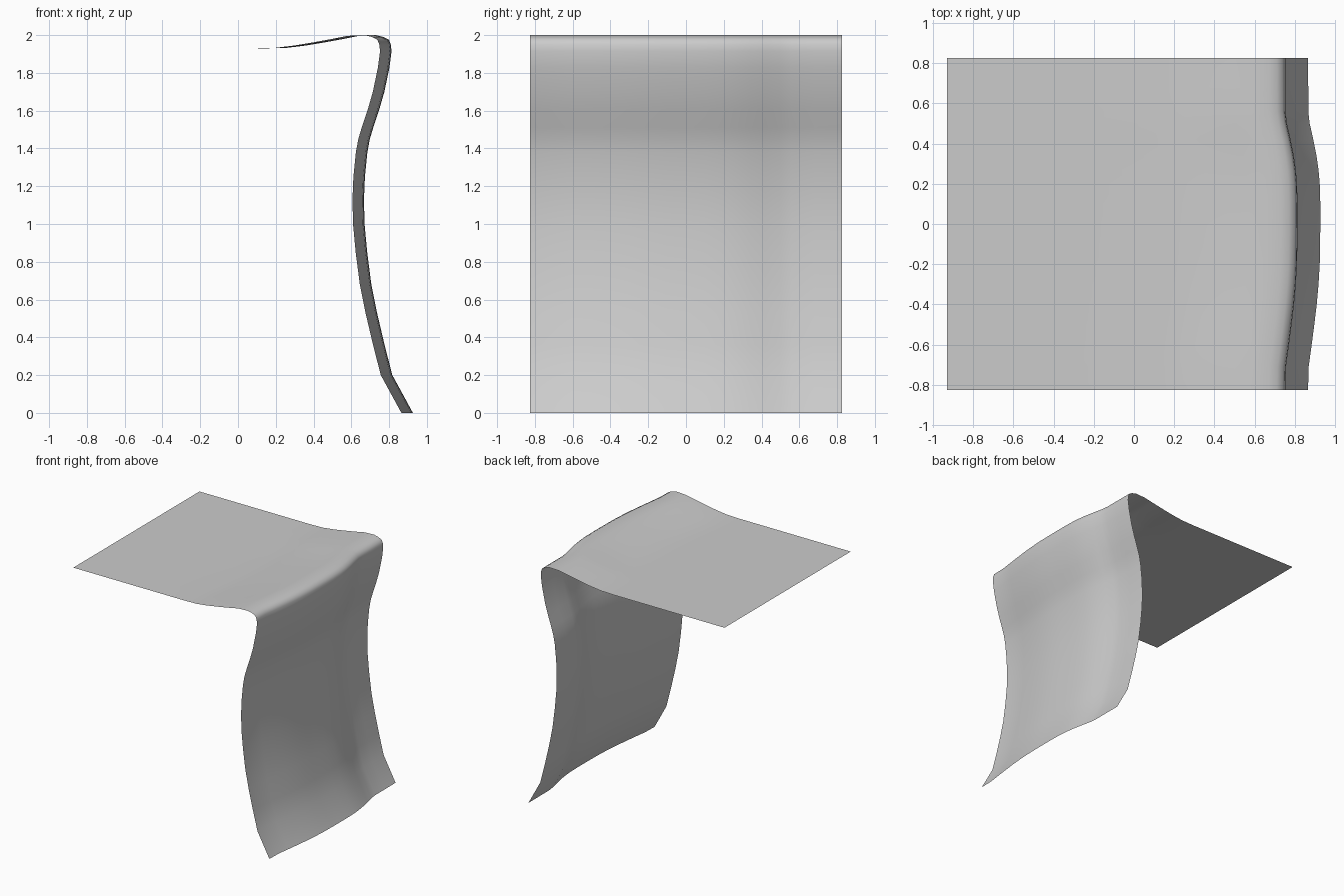
import bpy, bmesh

# Side profile (x, z, share of the sideways ripple): flat top, rounded fold, hanging drop
PROFILE = [
    (-0.93, 1.93, 0), (-0.4, 1.93, 0.3), (0.09, 1.93, 1), (0.2, 1.933, 1),
    (0.3, 1.945, 1), (0.4, 1.962, 1), (0.5, 1.98, 1), (0.58, 1.996, 1),
    (0.67, 2.0, 1), (0.71, 1.99, 1), (0.738, 1.975, 1), (0.748, 1.95, 1),
    (0.752, 1.915, 1), (0.741, 1.83, 1), (0.714, 1.70, 1), (0.688, 1.61, 1),
    (0.655, 1.51, 1), (0.637, 1.45, 1), (0.624, 1.38, 1), (0.611, 1.25, 1),
    (0.606, 1.13, 1), (0.609, 1.0, 1), (0.623, 0.85, 1), (0.645, 0.68, 1),
    (0.675, 0.53, 1), (0.715, 0.36, 1), (0.756, 0.20, 1), (0.865, 0.0, 1),
]

# Ripple across the width (y, x offset)
RIPPLE = [
    (-0.825, 0), (-0.71, 0.003), (-0.6, 0.018), (-0.5, 0.031), (-0.4, 0.043),
    (-0.3, 0.052), (-0.2, 0.058), (-0.1, 0.06), (0, 0.061), (0.1, 0.061),
    (0.2, 0.058), (0.27, 0.052), (0.34, 0.042), (0.42, 0.026), (0.5, 0.008),
    (0.56, 0.001), (0.68, 0.001), (0.825, 0),
]

# Sheet: profile swept along the ripple
bm = bmesh.new()
rows = [[bm.verts.new((x + dx * share, y, z)) for x, z, share in PROFILE]
        for y, dx in RIPPLE]
for a, b in zip(rows, rows[1:]):
    for i in range(len(PROFILE) - 1):
        bm.faces.new((a[i], a[i + 1], b[i + 1], b[i])).smooth = True

mesh = bpy.data.meshes.new("draped_sheet")
bm.to_mesh(mesh)
bm.free()
sheet = bpy.data.objects.new("draped_sheet", mesh)
bpy.context.collection.objects.link(sheet)
